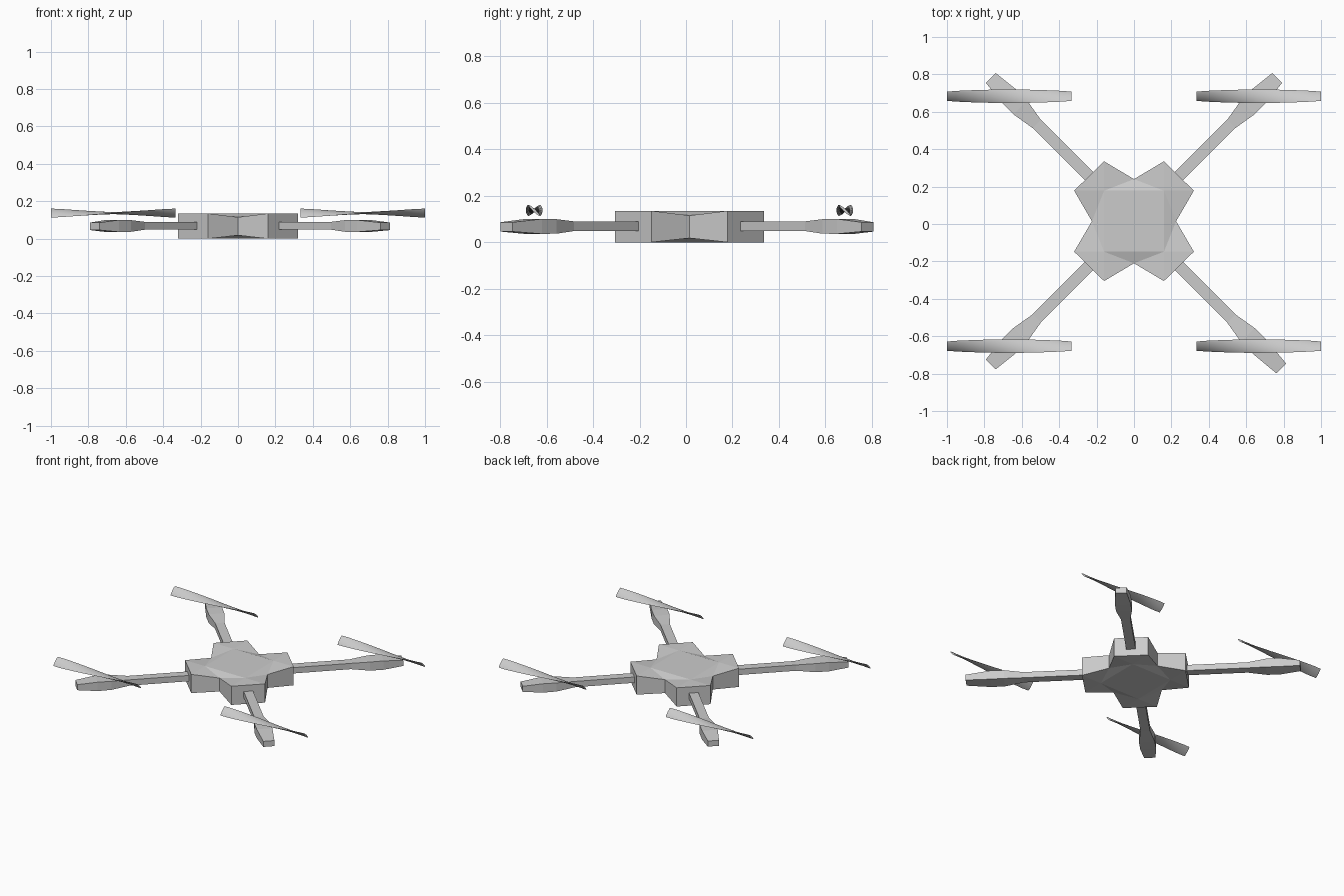
import bpy, bmesh, math
from mathutils import Vector

if "Cube" in bpy.data.objects:
    bpy.data.objects.remove(bpy.data.objects["Cube"])

CY = 0.015  # centre of the frame along y


def make_object(name, bm):
    bmesh.ops.recalc_face_normals(bm, faces=bm.faces[:])
    me = bpy.data.meshes.new(name)
    bm.to_mesh(me)
    bm.free()
    ob = bpy.data.objects.new(name, me)
    bpy.context.collection.objects.link(ob)
    return ob


def loft(name, rings):
    """Skin a list of equal-length closed rings and cap both ends."""
    bm = bmesh.new()
    rows = [[bm.verts.new(p) for p in ring] for ring in rings]
    n = len(rows[0])
    for a, b in zip(rows, rows[1:]):
        for i in range(n):
            j = (i + 1) % n
            bm.faces.new((a[i], a[j], b[j], b[i]))
    bm.faces.new(rows[0])
    bm.faces.new(rows[-1])
    return make_object(name, bm)


# Body: four-lobed block, notches pinched in height, flat square middle
def build_body():
    bm = bmesh.new()
    layers = []
    for corner_z, notch_z in ((0.0, 0.018), (0.135, 0.115)):
        outline = []
        for k in range(4):
            a = math.radians(90 * k)
            for x, y, z in ((0.225, 0, notch_z), (0.32, 0.163, corner_z),
                            (0.16, 0.32, corner_z)):
                if k % 2:
                    # swap proportions so side and end lobes share corners
                    x, y = ((0.225, 0) if y == 0 else (y, x))
                    if z != notch_z:
                        x, y = (0.32, 0.16) if x < y else (0.163, 0.32)
                        x, y = (0.32, 0.16) if y == 0.16 else (0.163, 0.32)
                c, s = round(math.cos(a)), round(math.sin(a))
                outline.append(bm.verts.new((x * c - y * s, x * s + y * c + CY, z)))
        inner = [bm.verts.new((sx * 0.16, sy * 0.163 + CY, corner_z))
                 for sx, sy in ((1, 1), (-1, 1), (-1, -1), (1, -1))]
        bm.faces.new(inner)
        for k in range(4):
            n0, p, q = outline[3 * k:3 * k + 3]
            prev = outline[3 * k - 1]
            bm.faces.new((p, q, inner[k]))
            for tri in ((n0, p, inner[k]), (n0, inner[k], inner[k - 1]),
                        (n0, inner[k - 1], prev)):
                bm.faces.new(tri)
        layers.append(outline)
    low, high = layers
    for i in range(12):
        j = (i + 1) % 12
        bm.faces.new((low[i], low[j], high[j], high[i]))
    return make_object("body", bm)


build_body()


# Arms: square beam swelling into a motor mount, tapering to the tip
def build_arm(name, sx, sy, extra):
    stations = [(0.29, 0.031, 0.048, 0.09), (0.735, 0.031, 0.048, 0.09),
                (0.86, 0.052, 0.037, 0.099), (0.95, 0.052, 0.036, 0.1),
                (1.083 + extra, 0.037, 0.046, 0.086)]
    d = Vector((sx, sy, 0)).normalized()
    side = Vector((-d.y, d.x, 0))
    rings = []
    for s, w, z0, z1 in stations:
        c = d * s + Vector((0, CY, 0))
        rings.append([c + side * u + Vector((0, 0, z))
                      for u, z in ((-w, z0), (w, z0), (w, z1), (-w, z1))])
    loft(name, rings)


# Propellers: thin lens section twisted from one end to the other
def build_propeller(name, cx, cy):
    lens = [(0.036 * math.cos(math.radians(t)), 0.006 * math.sin(math.radians(t)))
            for t in range(0, 360, 45)]
    rings = []
    count = 14
    for i in range(count + 1):
        t = 2 * i / count - 1
        a = math.radians(44) * -t
        k = 0.95 if abs(t) > 0.99 else 1.0
        rings.append([(cx + 0.333 * t,
                       cy + k * (u * math.cos(a) - v * math.sin(a)),
                       0.137 + k * (u * math.sin(a) + v * math.cos(a)))
                      for u, v in lens])
    ob = loft(name, rings)
    bpy.context.view_layer.objects.active = ob
    ob.select_set(True)
    bpy.ops.object.shade_smooth_by_angle(angle=math.radians(50))
    ob.select_set(False)


for end, sy in (("front", -1), ("back", 1)):
    for hand, sx in (("left", -1), ("right", 1)):
        build_arm(f"{end}_{hand}_arm", sx, sy, 0.03 if (sx, sy) == (1, -1) else 0)
        build_propeller(f"{end}_{hand}_propeller", sx * 0.667, CY + sy * 0.668)
